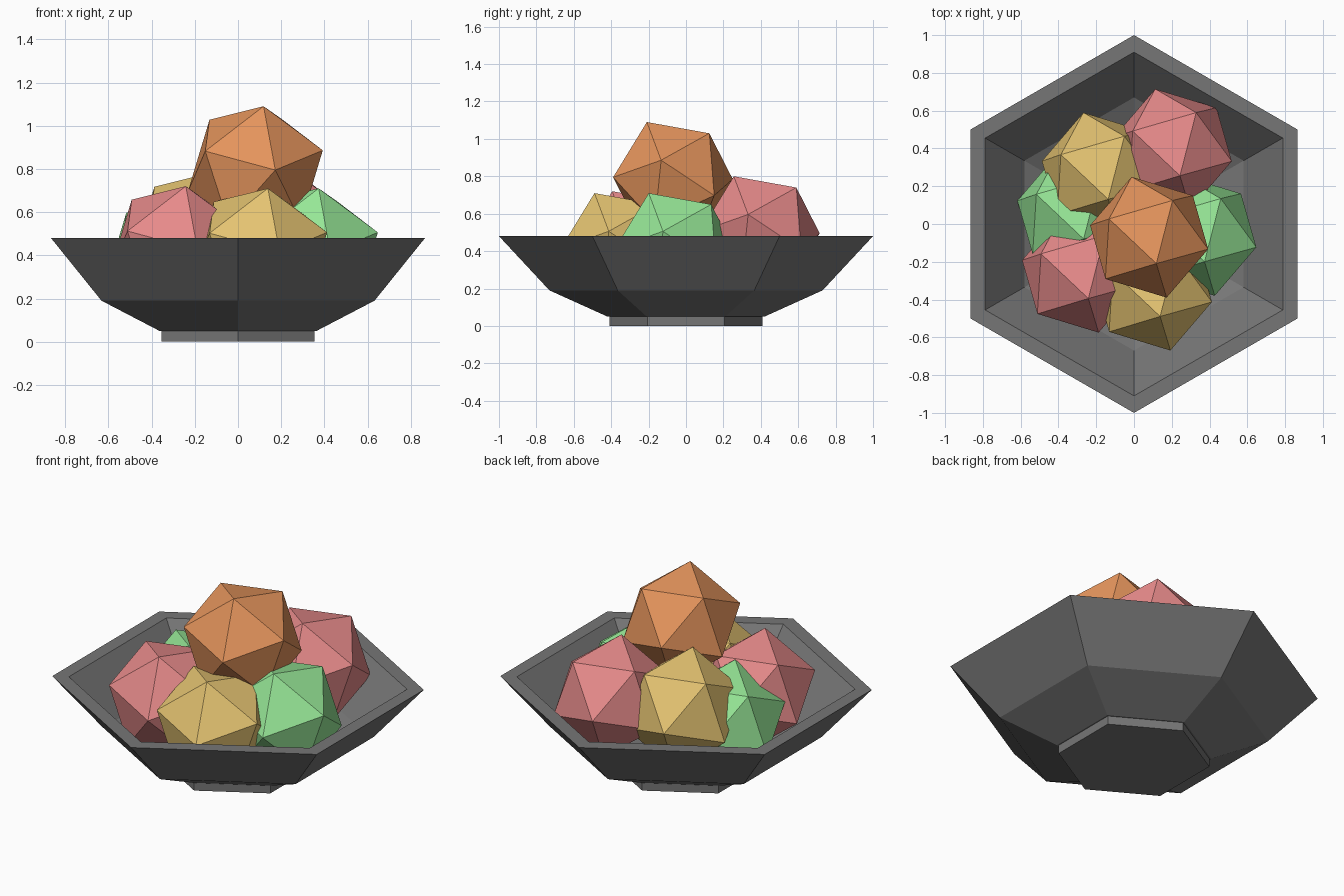
import bpy
import bmesh
import math
from mathutils import Matrix, Vector

cube = bpy.data.objects.get("Cube")
if cube:
    bpy.data.objects.remove(cube, do_unlink=True)


def make_material(name, colour):
    mat = bpy.data.materials.new(name)
    mat.use_nodes = True
    mat.diffuse_color = (*colour, 1)
    mat.node_tree.nodes["Principled BSDF"].inputs["Base Color"].default_value = (*colour, 1)
    return mat


def add_object(name, bm, mat):
    bmesh.ops.recalc_face_normals(bm, faces=bm.faces)
    mesh = bpy.data.meshes.new(name)
    bm.to_mesh(mesh)
    bm.free()
    mesh.materials.append(mat)
    obj = bpy.data.objects.new(name, mesh)
    bpy.context.collection.objects.link(obj)
    return obj


def hex_lathe(name, profile, mat):
    """Sweep a radius/height profile around six corners and cap both ends."""
    bm = bmesh.new()
    corners = [math.radians(90 + 60 * k) for k in range(6)]
    rings = [[bm.verts.new((r * math.cos(a), r * math.sin(a), z)) for a in corners]
             for r, z in profile]
    for low, high in zip(rings, rings[1:]):
        for k in range(6):
            n = (k + 1) % 6
            bm.faces.new((low[k], low[n], high[n], high[k]))
    bm.faces.new(rings[0])
    bm.faces.new(rings[-1])
    return add_object(name, bm, mat)


grey = make_material("dark grey", (0.18, 0.18, 0.18))
orange = make_material("orange", (0.775, 0.296, 0.107))
yellow = make_material("yellow", (0.775, 0.546, 0.165))
pink = make_material("pink", (0.79, 0.255, 0.255))
green = make_material("green", (0.305, 0.79, 0.305))

# Bowl: foot, outer wall, flat rim, then the inner wall down to the floor
hex_lathe("bowl", [(0.41, 0), (0.41, 0.05), (0.42, 0.05), (0.73, 0.19), (1, 0.48),
                   (0.91, 0.48), (0.67, 0.225), (0.40, 0.11)], grey)

# Fruit: equal twenty-sided balls sharing one tilt
up = Vector((0.115, -0.418, 0.90)).normalized()
side = Vector((0.292, 0, -0.039))
side = (side - up * side.dot(up)).normalized()
tilt = Matrix((side, up.cross(side), up)).transposed().to_4x4()

fruits = [
    ("top_orange_fruit", (0.08, -0.07, 0.79), orange),
    ("front_yellow_fruit", (0.10, -0.35, 0.41), yellow),
    ("back_yellow_fruit", (-0.175, 0.27, 0.48), yellow),
    ("front_pink_fruit", (-0.28, -0.255, 0.42), pink),
    ("back_pink_fruit", (0.205, 0.395, 0.50), pink),
    ("left_green_fruit", (0.335, -0.06, 0.41), green),
    ("right_green_fruit", (-0.305, 0.06, 0.36), green),
]
for name, centre, mat in fruits:
    bm = bmesh.new()
    bmesh.ops.create_icosphere(bm, subdivisions=1, radius=0.333,
                               matrix=Matrix.Translation(centre) @ tilt)
    add_object(name, bm, mat)
